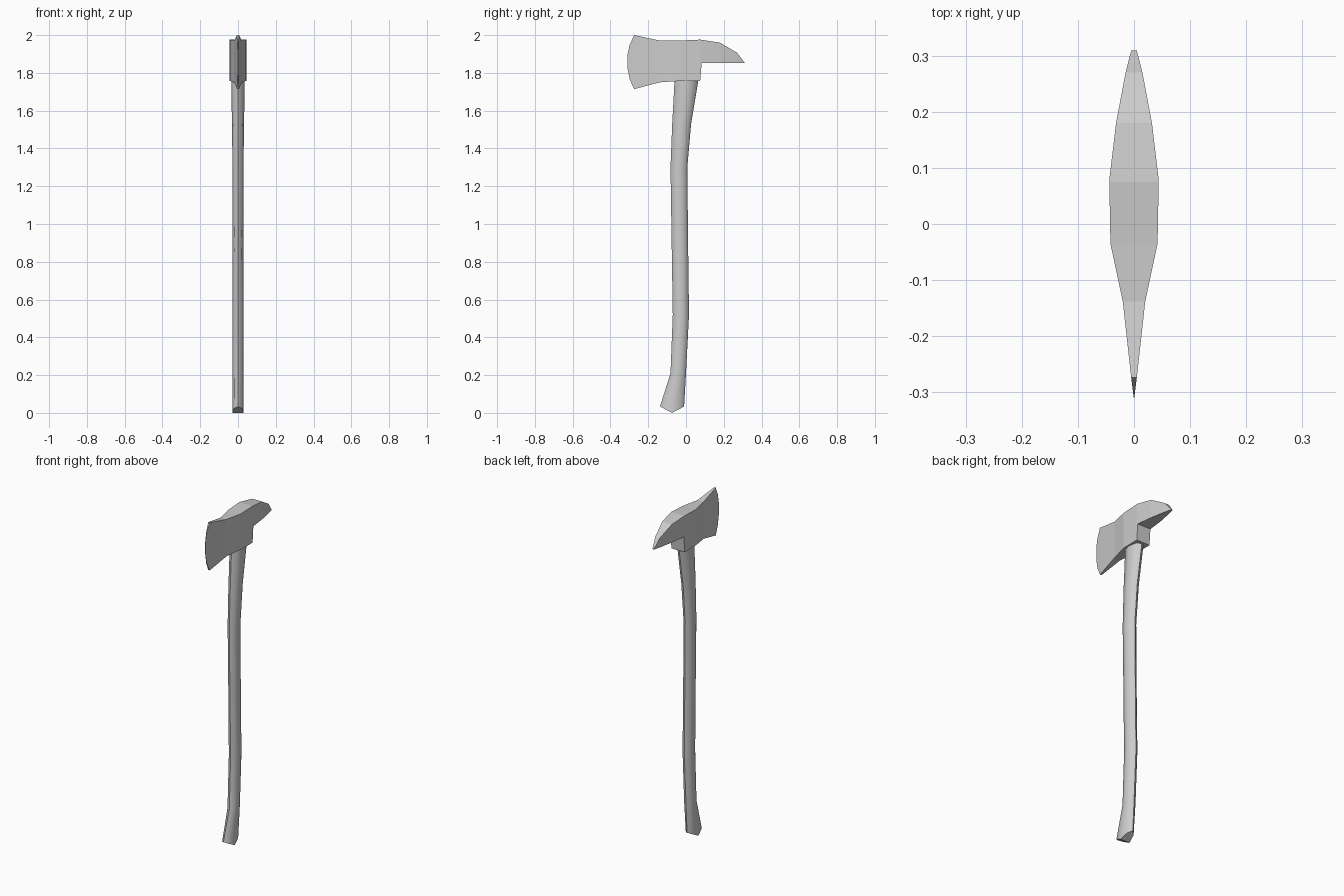
import bpy
import bmesh
from math import cos, sin, pi, radians

cube = bpy.data.objects.get("Cube")
if cube:
    bpy.data.objects.remove(cube)

# One plain grey for the whole axe
grey = bpy.data.materials.new("plain grey")
grey.use_nodes = True
COLOUR = (0.6, 0.6, 0.6, 1)
grey.diffuse_color = COLOUR
grey.node_tree.nodes["Principled BSDF"].inputs["Base Color"].default_value = COLOUR


def loft(name, rings, fold_start=False):
    """Skin closed rings of points and cap both ends."""
    bm = bmesh.new()
    rows = [[bm.verts.new(p) for p in ring] for ring in rings]
    n = len(rows[0])
    for a, b in zip(rows, rows[1:]):
        for i in range(n):
            j = (i + 1) % n
            bm.faces.new((a[i], a[j], b[j], b[i]))
    bm.faces.new(rows[-1])
    if fold_start:
        # Cap in two halves meeting along the sideways ridge
        half = n // 2
        bm.faces.new(rows[0][:half + 1])
        bm.faces.new(rows[0][half:] + rows[0][:1])
    else:
        bm.faces.new(rows[0])
    bmesh.ops.remove_doubles(bm, verts=bm.verts, dist=0.0001)
    bmesh.ops.recalc_face_normals(bm, faces=bm.faces)
    mesh = bpy.data.meshes.new(name)
    bm.to_mesh(mesh)
    bm.free()
    mesh.materials.append(grey)
    obj = bpy.data.objects.new(name, mesh)
    bpy.context.collection.objects.link(obj)
    return obj


# Head, from blade to pick: y, bottom z, top z, half width
stations = [
    (-0.309, 1.82, 1.90, 0.0005),
    (-0.298, 1.765, 1.95, 0.002),
    (-0.274, 1.714, 2.0, 0.005),
    (-0.138, 1.75, 1.971, 0.02),
    (-0.035, 1.757, 1.971, 0.042),
    (0.075, 1.757, 1.976, 0.044),
    (0.083, 1.852, 1.975, 0.0435),
    (0.18, 1.852, 1.96, 0.032),
    (0.27, 1.852, 1.907, 0.015),
    (0.309, 1.852, 1.856, 0.005),
]
loft("axe_head", [[(-w, y, lo), (w, y, lo), (w, y, hi), (-w, y, hi)]
                  for y, lo, hi, w in stations])

# Handle, from foot to head: z, front y, back y, half width
sections = [
    (0.0, -0.138, -0.01, 0.03),
    (0.21, -0.082, 0.0, 0.029),
    (0.52, -0.07, 0.016, 0.029),
    (0.9, -0.076, 0.011, 0.028),
    (1.3, -0.082, 0.007, 0.029),
    (1.53, -0.073, 0.027, 0.032),
    (1.77, -0.06, 0.067, 0.036),
]
SIDES = 8
rings = []
for k, (z, front, back, w) in enumerate(sections):
    ring = []
    for i in range(SIDES):
        a = 2 * pi * i / SIDES
        lift = 0.034 * abs(sin(a)) if k == 0 else 0   # wedge-cut foot
        ring.append((w * cos(a), (front + back) / 2 + (back - front) / 2 * sin(a), z + lift))
    rings.append(ring)
handle = loft("handle", rings, fold_start=True)

bpy.ops.object.select_all(action="DESELECT")
handle.select_set(True)
bpy.context.view_layer.objects.active = handle
bpy.ops.object.shade_smooth_by_angle(angle=radians(50))
